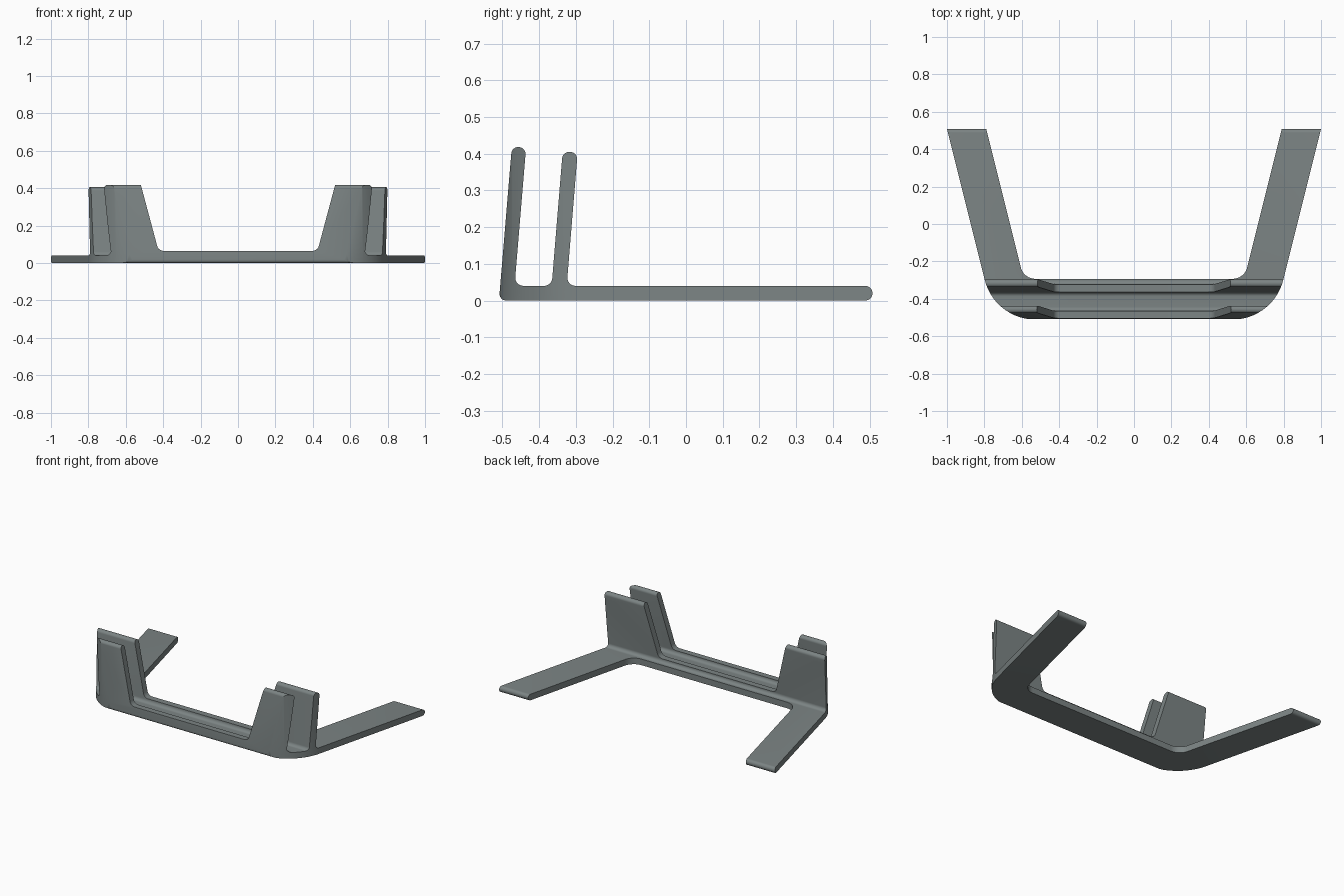
import bpy, bmesh, math
from mathutils import Vector, Matrix

if "Cube" in bpy.data.objects:
    bpy.data.objects.remove(bpy.data.objects["Cube"])


def rounded(corners, steps=8):
    """Polygon outline from (u, v, radius) corners, each radius becoming an arc."""
    out = []
    n = len(corners)
    for i, (u, v, r) in enumerate(corners):
        p = Vector((u, v))
        if r == 0:
            out.append(p)
            continue
        a = (Vector(corners[i - 1][:2]) - p).normalized()
        b = (Vector(corners[(i + 1) % n][:2]) - p).normalized()
        half = a.angle(b) / 2
        centre = p + (a + b).normalized() * (r / math.sin(half))
        start = p + a * (r / math.tan(half)) - centre
        end = p + b * (r / math.tan(half)) - centre
        sweep = start.angle_signed(end)  # clockwise positive
        for k in range(steps + 1):
            out.append(centre + Matrix.Rotation(-sweep * k / steps, 2) @ start)
    return out


def prism(name, outline, place, lo, hi):
    """Extrude an outline between lo and hi; place(u, v, w) gives x, y, z."""
    bm = bmesh.new()
    bottom = [bm.verts.new(place(p.x, p.y, lo)) for p in outline]
    top = [bm.verts.new(place(p.x, p.y, hi)) for p in outline]
    bm.faces.new(bottom)
    bm.faces.new(top)
    for i in range(len(outline)):
        j = (i + 1) % len(outline)
        bm.faces.new((bottom[i], bottom[j], top[j], top[i]))
    bmesh.ops.recalc_face_normals(bm, faces=bm.faces)
    mesh = bpy.data.meshes.new(name)
    bm.to_mesh(mesh)
    bm.free()
    obj = bpy.data.objects.new(name, mesh)
    bpy.context.collection.objects.link(obj)
    return obj


def mirrored(half):
    return half + [(-u, v, r) for u, v, r in reversed(half)]


# Side section: flat base with two leaning lips, swept across the width
section = rounded([
    (0.508, 0.0, 0.0199), (0.508, 0.04, 0.0199),
    (-0.325, 0.04, 0.022), (-0.295, 0.405, 0.0193),
    (-0.336, 0.405, 0.0193), (-0.366, 0.04, 0.022),
    (-0.467, 0.04, 0.022), (-0.4355, 0.418, 0.0185),
    (-0.4745, 0.418, 0.0185), (-0.5095, 0.0, 0.018),
])
stand = prism("stand", section, lambda u, v, w: (w, u, v), -1.2, 1.2)

# Plan outline: splayed arms joined by a front bar with rounded corners
plan = rounded(mirrored([
    (0.59, -0.293, 0.08), (0.815, 0.608, 0),
    (1.025, 0.608, 0), (0.745, -0.511, 0.28),
]), 20)
outline = prism("plan_outline", plan, lambda u, v, w: (u, v, w), -0.2, 0.8)

# Wide opening between the left and right uprights
opening = rounded(mirrored([(0.425, 0.065, 0.035), (0.573, 0.618, 0)]))
notch = prism("opening_cutter", opening, lambda u, v, w: (u, w, v), -0.8, 0.0)

bpy.context.view_layer.objects.active = stand
stand.select_set(True)
for helper, operation in ((outline, 'INTERSECT'), (notch, 'DIFFERENCE')):
    helper.hide_render = True
    mod = stand.modifiers.new(helper.name, 'BOOLEAN')
    mod.operation = operation
    mod.solver = 'EXACT'
    mod.object = helper
    bpy.ops.object.modifier_apply(modifier=mod.name)
    bpy.data.objects.remove(helper)

# Finish
grey = bpy.data.materials.new("slate grey")
grey.diffuse_color = (0.20, 0.23, 0.23, 1)
grey.use_nodes = True
grey.node_tree.nodes["Principled BSDF"].inputs["Base Color"].default_value = grey.diffuse_color
stand.data.materials.clear()
stand.data.materials.append(grey)
bpy.ops.object.shade_smooth_by_angle(angle=math.radians(30))
